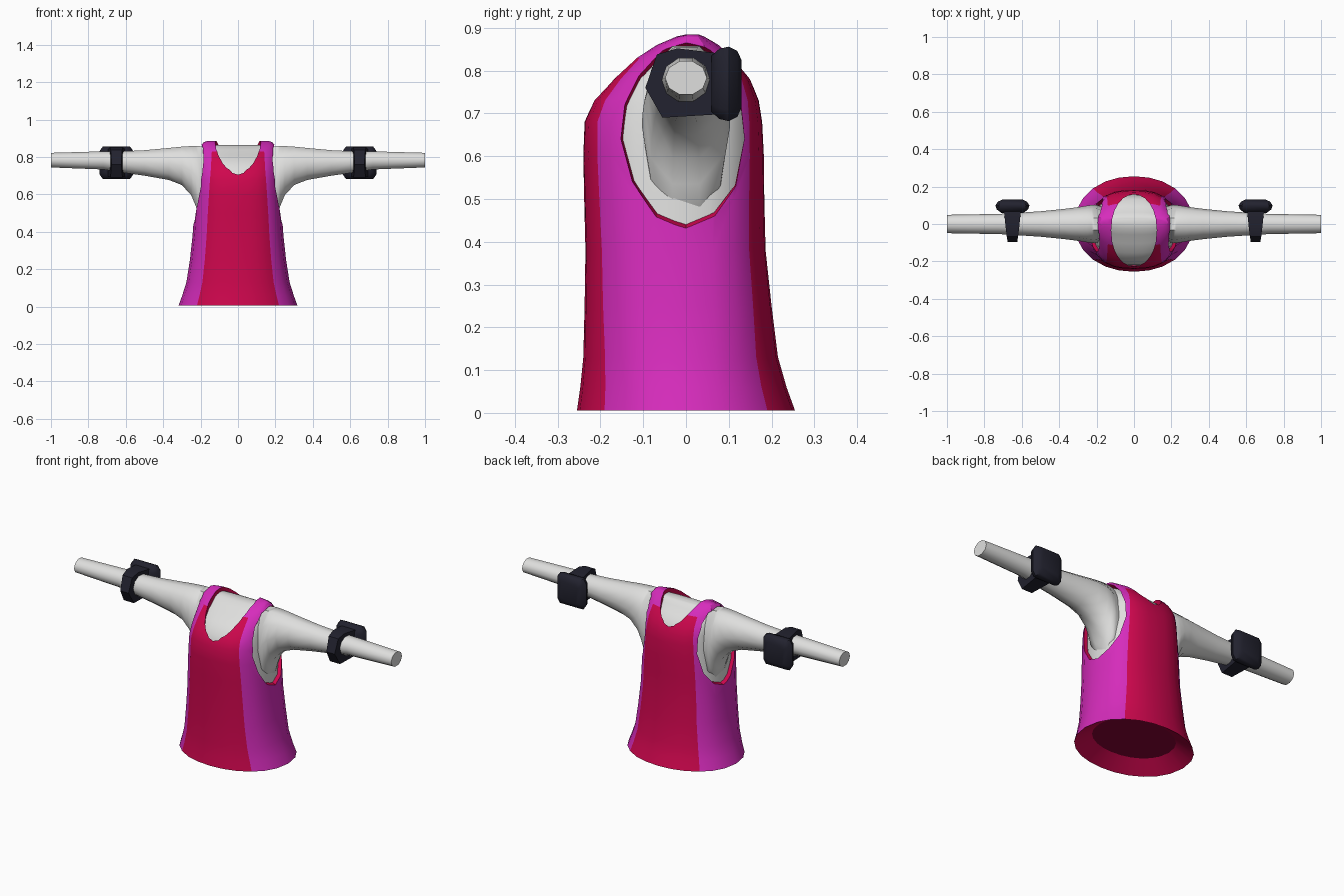
import bpy, bmesh, math

if "Cube" in bpy.data.objects:
    bpy.data.objects.remove(bpy.data.objects["Cube"])


def material(name, rgb):
    m = bpy.data.materials.new(name)
    m.diffuse_color = (*rgb, 1)
    m.use_nodes = True
    m.node_tree.nodes["Principled BSDF"].inputs["Base Color"].default_value = m.diffuse_color
    return m


MAGENTA = material("magenta fabric", (0.67, 0.025, 0.5))
CRIMSON = material("crimson fabric", (0.62, 0.002, 0.075))
LINING = material("dark crimson lining", (0.25, 0.001, 0.035))
SKIN = material("pale grey", (0.74, 0.74, 0.73))
NAVY = material("dark navy", (0.016, 0.016, 0.028))
FABRICS = [MAGENTA, CRIMSON, LINING]


def finish(name, bm, mats, angle=40):
    bmesh.ops.recalc_face_normals(bm, faces=bm.faces)
    me = bpy.data.meshes.new(name)
    bm.to_mesh(me)
    bm.free()
    ob = bpy.data.objects.new(name, me)
    bpy.context.collection.objects.link(ob)
    for m in mats:
        me.materials.append(m)
    if angle:
        smooth(ob, angle)
    return ob


def smooth(ob, angle):
    bpy.ops.object.select_all(action='DESELECT')
    ob.select_set(True)
    bpy.context.view_layer.objects.active = ob
    bpy.ops.object.shade_smooth_by_angle(angle=math.radians(angle))


def loft(rings, mat_rule=lambda row, col: 0, caps=(0, 0)):
    """Closed skin through rings of equal length."""
    bm = bmesh.new()
    vs = [[bm.verts.new(p) for p in r] for r in rings]
    n = len(rings[0])
    for i in range(len(vs) - 1):
        for j in range(n):
            k = (j + 1) % n
            f = bm.faces.new((vs[i][j], vs[i][k], vs[i + 1][k], vs[i + 1][j]))
            f.material_index = mat_rule(i, j)
    for r, m in zip((vs[0], vs[-1]), caps):
        bm.faces.new(r).material_index = m
    return bm


# Ring outline: fractions of the half width, panel seam at 0.69
FRAC = [0, 0.25, 0.48, 0.69, 0.85, 0.955, 1]
HALF = [-f for f in FRAC[::-1]] + FRAC[1:]


def ring(z, a, y0, y1, n):
    c, h = (y0 + y1) / 2, (y1 - y0) / 2
    y = lambda f: h * max(0, 1 - abs(f) ** n) ** (1 / n)
    front = [(a * f, c - y(f), z) for f in HALF]
    back = [(a * f, c + y(f), z) for f in HALF[-2:0:-1]]
    return front + back


# z, half width, front y, back y, roundness
PROFILE = [
    (0.005, 0.318, -0.255, 0.255, 2.1), (0.06, 0.298, -0.247, 0.235, 2.15),
    (0.13, 0.276, -0.24, 0.215, 2.25), (0.25, 0.257, -0.237, 0.2, 2.4),
    (0.38, 0.243, -0.235, 0.186, 2.5), (0.5, 0.234, -0.238, 0.183, 2.6),
    (0.6, 0.225, -0.24, 0.182, 2.7), (0.68, 0.217, -0.237, 0.178, 2.8),
    (0.73, 0.211, -0.215, 0.17, 2.9), (0.78, 0.207, -0.173, 0.15, 3),
    (0.83, 0.203, -0.122, 0.112, 3), (0.86, 0.198, -0.075, 0.08, 3),
    (0.88, 0.182, -0.025, 0.045, 3), (0.885, 0.165, 0.0, 0.03, 3)]


def shirt_mat(row, col):
    """Crimson front and back panels, magenta sides and shoulder straps."""
    panel = 3 <= col <= 8 or 15 <= col <= 20
    return 1 if row == 0 or (panel and row < 11) else 0


# Shirt with a recessed underside
under = ring(0.06, 0.225, -0.175, 0.175, 2.1)
shirt = finish("shirt", loft([under] + [ring(*p) for p in PROFILE],
                             shirt_mat, (2, 0)), FABRICS, None)

# Arm holes (bevelled lip following the side wall) and neck hole
HOLE = [(0, .868), (.06, .855), (.105, .805), (.135, .73), (.145, .64),
        (.122, .525), (.07, .457), (0, .428), (-.07, .457), (-.125, .54),
        (-.152, .64), (-.143, .72), (-.112, .79), (-.055, .852)]


def hole_ring(s, x, scale, follow):
    out = []
    for y, z in HOLE:
        dx = follow * ((0.65 - z) * 0.1 - 0.03 * (y / 0.15) ** 2)
        out.append((s * (x + dx), y * scale, 0.65 + (z - 0.65) * scale))
    return out


one = lambda row, col: 1
cutters = [loft([hole_ring(s, 0.13, 0.94, 0), hole_ring(s, 0.193, 0.94, 1),
                 hole_ring(s, 0.222, 1.0, 1), hole_ring(s, 0.5, 1.0, 0)],
                one, (1, 1)) for s in (-1, 1)]
cutters.append(loft([ring(z, 0.122, -0.226, 0.158, 2.1) for z in (0.6, 1.0)],
                    one, (1, 1)))
for bm in cutters:
    cut = finish("hole_cutter", bm, FABRICS, None)
    cut.hide_render = True
    mod = shirt.modifiers.new("hole", 'BOOLEAN')
    mod.operation, mod.object, mod.solver = 'DIFFERENCE', cut, 'EXACT'
    bpy.ops.object.select_all(action='DESELECT')
    bpy.context.view_layer.objects.active = shirt
    shirt.select_set(True)
    bpy.ops.object.modifier_apply(modifier=mod.name)
    bpy.data.objects.remove(cut)
smooth(shirt, 28)

# Torso just inside the shirt
INSET = 0.018
torso = [ring(z - 0.022 * (z > 0.8), a - INSET, y0 + INSET * (z < 0.87),
              y1 - INSET * (z < 0.87), n)
         for z, a, y0, y1, n in PROFILE if z > 0.3]
finish("torso", loft(torso), [SKIN], 60)

# Arms: x, half depth, bottom z, top z
ARM = [(0.14, 0.085, 0.46, 0.852), (0.195, 0.1, 0.455, 0.856),
       (0.21, 0.103, 0.48, 0.858), (0.225, 0.102, 0.535, 0.858),
       (0.25, 0.098, 0.595, 0.858), (0.3, 0.09, 0.65, 0.855),
       (0.37, 0.081, 0.677, 0.848), (0.5, 0.068, 0.7, 0.836),
       (0.62, 0.06, 0.717, 0.83), (0.72, 0.054, 0.733, 0.83),
       (1.0, 0.049, 0.744, 0.822)]


def arm_ring(s, x, h, z0, z1, sides=10):
    ts = [2 * math.pi * (i + 0.5) / sides for i in range(sides)]
    k = 1 / math.cos(math.pi / sides)
    return [(s * x, h * math.sin(t), (z0 + z1) / 2 + k * (z1 - z0) / 2 * math.cos(t))
            for t in ts]


# Wrist straps: y, z, half width
STRAP = [(-0.095, 0.76, 0.026), (-0.068, 0.838, 0.03), (-0.02, 0.852, 0.036),
         (0.08, 0.84, 0.046), (0.08, 0.698, 0.046), (-0.055, 0.69, 0.032)]
# Wrist block: y, half width, half height
BLOCK = [(0.06, 0.06, 0.066), (0.078, 0.084, 0.082), (0.1, 0.091, 0.087),
         (0.12, 0.077, 0.077), (0.13, 0.055, 0.055)]


def block_ring(s, y, w, h):
    corners = [(1, .7), (.8, 1), (-.8, 1), (-1, .7),
               (-1, -.7), (-.8, -1), (.8, -1), (1, -.7)]
    return [(s * 0.65 + w * u, y, 0.769 + h * v) for u, v in corners]


for s, side in ((-1, "left"), (1, "right")):
    finish(side + "_arm", loft([arm_ring(s, *p) for p in ARM]), [SKIN], 50)
    finish(side + "_strap", loft([[(s * 0.65 + d * w, y, z) for y, z, w in STRAP]
                                  for d in (-1, 1)]), [NAVY], 35)
    finish(side + "_wrist_block", loft([block_ring(s, *p) for p in BLOCK]),
           [NAVY], 40)
